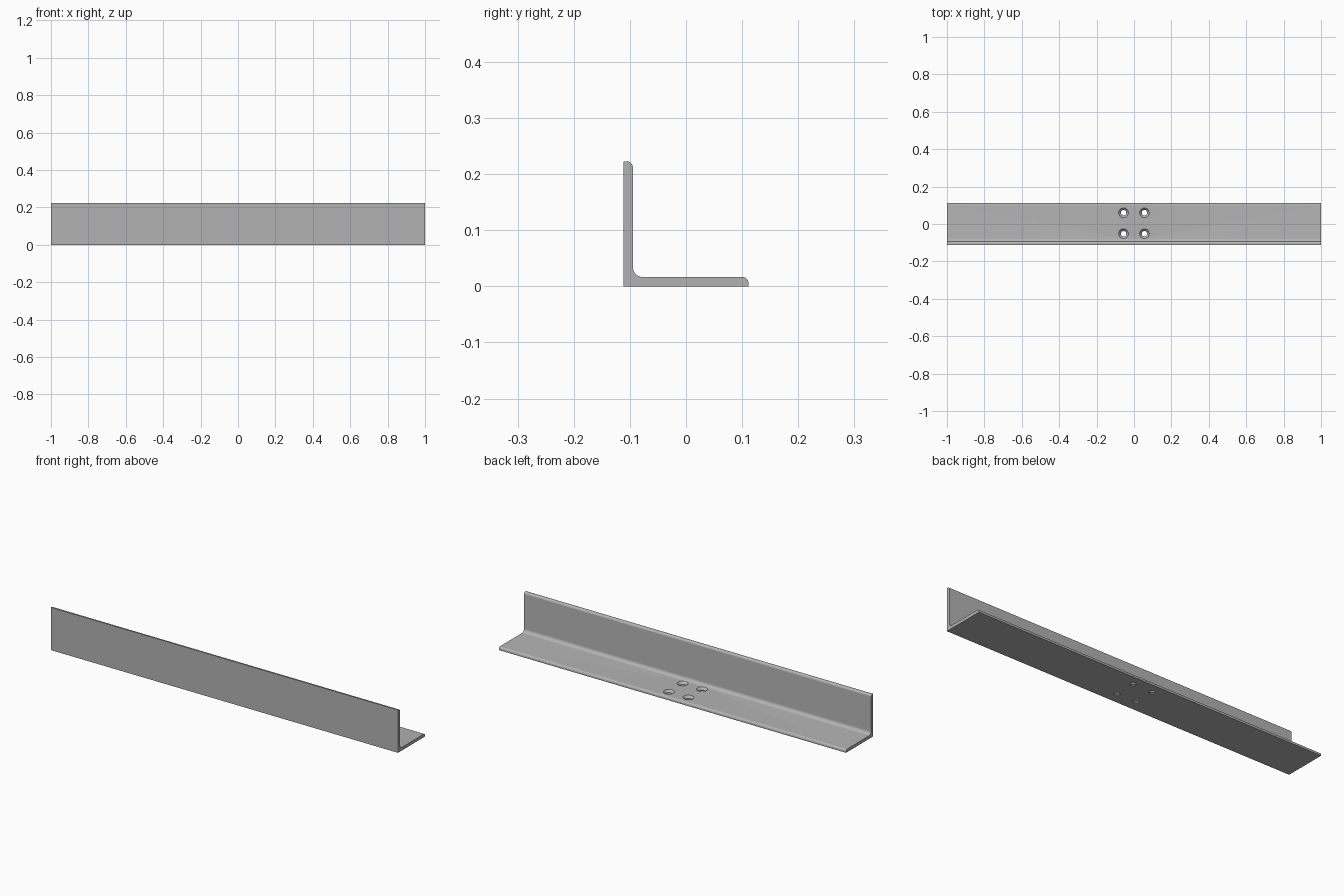
import bpy, bmesh
from math import sin, cos, pi
from mathutils import Vector

cube = bpy.data.objects.get("Cube")
if cube:
    bpy.data.objects.remove(cube, do_unlink=True)

HALF_LENGTH = 1.0
LEG = 0.2225        # outer length of both legs
THICK = 0.0165
FILLET = 0.018      # inside corner radius
TOE = 0.0105        # rounded leg tip radius
HALF = LEG / 2

steel = bpy.data.materials.new("plain grey steel")
steel.use_nodes = True
grey = (0.45, 0.45, 0.45, 1)
steel.diffuse_color = grey
steel.node_tree.nodes["Principled BSDF"].inputs["Base Color"].default_value = grey


def arc(cy, cz, r, start, end, steps=10):
    angles = [start + (end - start) * i / steps for i in range(steps + 1)]
    return [(cy + r * cos(a), cz + r * sin(a)) for a in angles]


def make_object(name, bm):
    bmesh.ops.recalc_face_normals(bm, faces=bm.faces)
    mesh = bpy.data.meshes.new(name)
    bm.to_mesh(mesh)
    bm.free()
    mesh.materials.append(steel)
    obj = bpy.data.objects.new(name, mesh)
    bpy.context.collection.objects.link(obj)
    return obj


# L-shaped section with rounded toes and an inside fillet, extruded along x
section = [(-HALF, 0), (HALF, 0)]
section += arc(HALF - TOE, THICK - TOE, TOE, 0, pi / 2)
section += arc(THICK + FILLET - HALF, THICK + FILLET, FILLET, 1.5 * pi, pi)
section += arc(THICK - TOE - HALF, LEG - TOE, TOE, 0, pi / 2)
section += [(-HALF, LEG)]
bm = bmesh.new()
end_face = bm.faces.new([bm.verts.new((-HALF_LENGTH, y, z)) for y, z in section])
extruded = bmesh.ops.extrude_face_region(bm, geom=[end_face])
moved = [g for g in extruded["geom"] if isinstance(g, bmesh.types.BMVert)]
bmesh.ops.translate(bm, verts=moved, vec=(2 * HALF_LENGTH, 0, 0))
angle_bar = make_object("angle_bar", bm)

# Countersunk hole cutters: straight bore opening into a cone
BORE, SINK, SIDES = 0.0145, 0.026, 32
levels = [(BORE, -0.02), (BORE, THICK - (SINK - BORE)),
          (SINK, THICK), (SINK, THICK + 0.01)]
bm = bmesh.new()
for x in (-0.056, 0.056):
    for y in (-0.052, 0.06):
        rings = [[bm.verts.new(Vector((x + r * cos(2 * pi * i / SIDES),
                                       y + r * sin(2 * pi * i / SIDES), z)))
                  for i in range(SIDES)] for r, z in levels]
        for low, high in zip(rings, rings[1:]):
            for i in range(SIDES):
                j = (i + 1) % SIDES
                bm.faces.new((low[i], low[j], high[j], high[i]))
        bm.faces.new(rings[0])
        bm.faces.new(rings[-1])
cutter = make_object("hole_cutter", bm)
cutter.hide_render = True

# Cut the holes, then remove the helper
bpy.ops.object.select_all(action='DESELECT')
angle_bar.select_set(True)
bpy.context.view_layer.objects.active = angle_bar
cut = angle_bar.modifiers.new("countersunk holes", 'BOOLEAN')
cut.operation = 'DIFFERENCE'
cut.solver = 'EXACT'
cut.object = cutter
bpy.ops.object.modifier_apply(modifier=cut.name)
bpy.data.objects.remove(cutter, do_unlink=True)
bpy.ops.object.shade_smooth_by_angle(angle=0.5)
